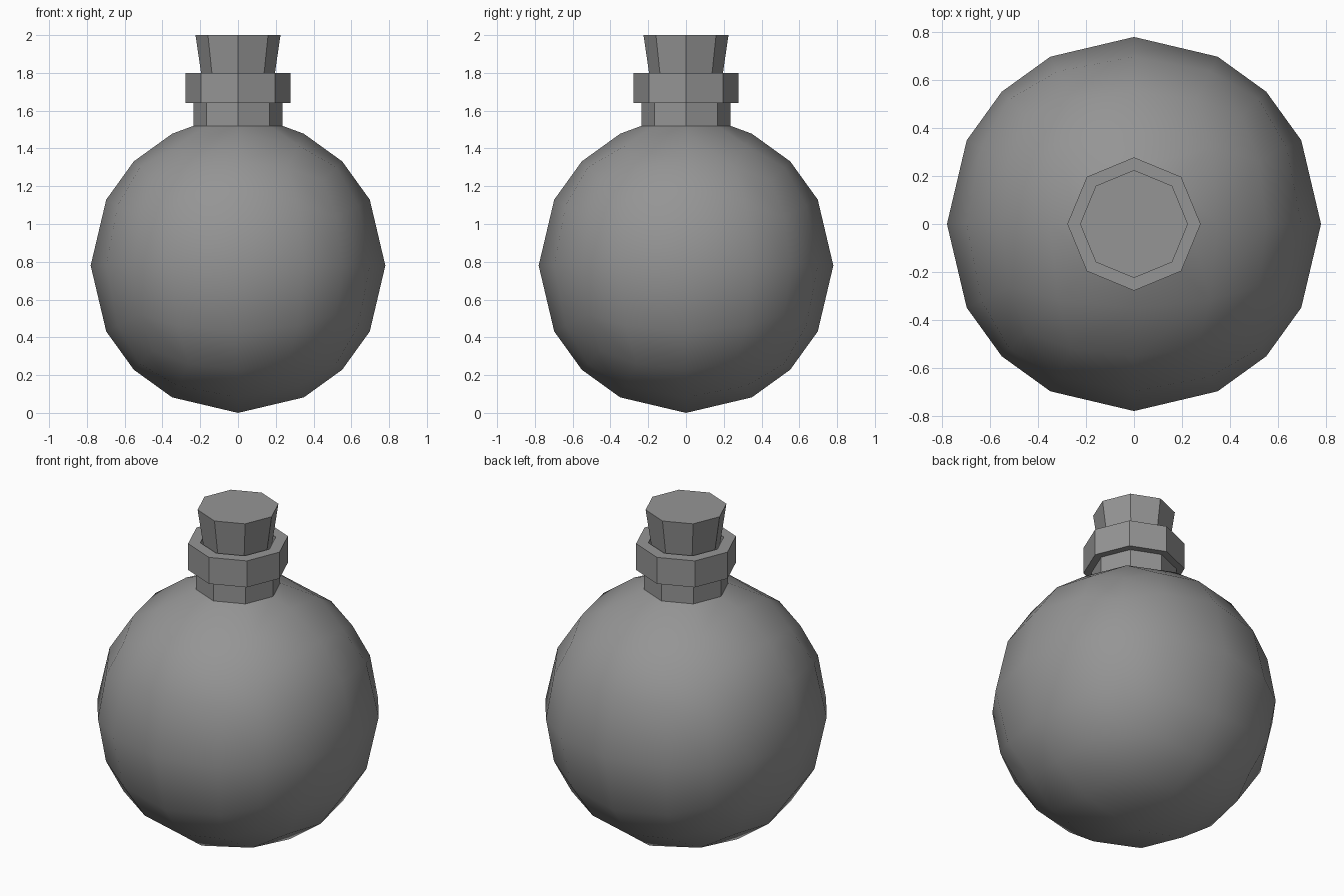
import bpy, bmesh, math
from mathutils import Vector

cube = bpy.data.objects.get("Cube")
if cube:
    bpy.data.objects.remove(cube, do_unlink=True)

SIDES = 8
BULB_RADIUS = 0.78
NECK_RADIUS = 0.235
NECK_BASE = 1.52

grey = bpy.data.materials.new("plain grey")
grey.use_nodes = True
colour = (0.3, 0.3, 0.3, 1)
grey.diffuse_color = colour
grey.node_tree.nodes["Principled BSDF"].inputs["Base Color"].default_value = colour


def finish(name, bm):
    """Turn a bmesh into a named object, smooth where it is gently curved."""
    bmesh.ops.recalc_face_normals(bm, faces=bm.faces)
    mesh = bpy.data.meshes.new(name)
    bm.to_mesh(mesh)
    bm.free()
    mesh.materials.append(grey)
    obj = bpy.data.objects.new(name, mesh)
    bpy.context.collection.objects.link(obj)
    bpy.ops.object.select_all(action='DESELECT')
    obj.select_set(True)
    bpy.context.view_layer.objects.active = obj
    bpy.ops.object.shade_smooth_by_angle(angle=math.radians(32))
    return obj


def lathe(name, profile, cap_ends=False):
    """Octagonal turned part from (radius, height) points."""
    bm = bmesh.new()
    rings = []
    for r, z in profile:
        angles = [math.tau * i / SIDES for i in range(SIDES)]
        rings.append([bm.verts.new((r * math.cos(a), r * math.sin(a), z)) for a in angles])
    for low, high in zip(rings, rings[1:]):
        for i in range(SIDES):
            j = (i + 1) % SIDES
            bm.faces.new((low[i], low[j], high[j], high[i]))
    if cap_ends:
        bm.faces.new(rings[0][::-1])
        bm.faces.new(rings[-1])
    return finish(name, bm)


# Round bulb: a gridded cube pushed out to a sphere
bm = bmesh.new()
bmesh.ops.create_cube(bm, size=2)
bmesh.ops.subdivide_edges(bm, edges=bm.edges[:], cuts=3, use_grid_fill=True)
for v in bm.verts:
    v.co = v.co.normalized() * BULB_RADIUS + Vector((0, 0, BULB_RADIUS))

# Open the top and draw the hole in to the octagonal neck
pole = max(bm.verts, key=lambda v: v.co.z)
bmesh.ops.delete(bm, geom=[pole], context='VERTS')
rim = [e for e in bm.edges if e.is_boundary]
new = bmesh.ops.extrude_edge_only(bm, edges=rim)["geom"]
for v in new:
    if isinstance(v, bmesh.types.BMVert):
        flat = Vector((v.co.x, v.co.y, 0)).normalized() * NECK_RADIUS
        v.co = flat + Vector((0, 0, NECK_BASE))
finish("bulb", bm)

# Neck with a thicker lip and an open mouth
lathe("neck", [(NECK_RADIUS, NECK_BASE), (NECK_RADIUS, 1.64), (0.278, 1.64),
               (0.278, 1.8), (0.21, 1.8), (0.21, 1.66)])

# Tapered stopper, wider at the top
lathe("stopper", [(0.175, 1.66), (0.225, 2.0)], cap_ends=True)
